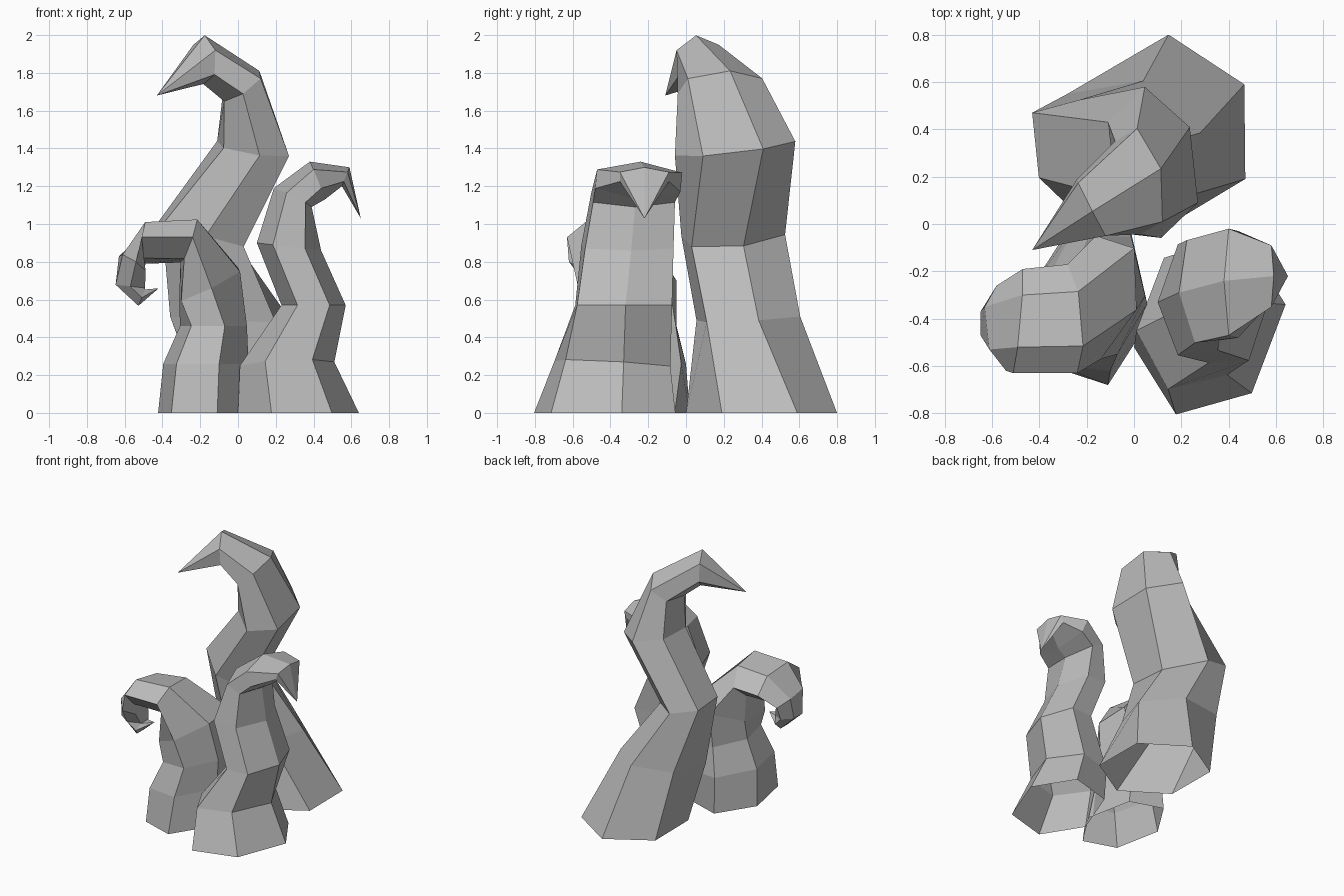
import bpy
import bmesh
from math import cos, sin, radians
from mathutils import Vector

SIDES = 6

default_cube = bpy.data.objects.get("Cube")
if default_cube:
    bpy.data.objects.remove(default_cube, do_unlink=True)


def make_material(name, colour):
    material = bpy.data.materials.new(name)
    material.use_nodes = True
    material.diffuse_color = colour
    shader = material.node_tree.nodes["Principled BSDF"]
    shader.inputs["Base Color"].default_value = colour
    shader.inputs["Roughness"].default_value = 0.8
    return material


def add_ring(bm, centre, axis_a, axis_b, phase):
    """Six-sided cross-section spanned by two half-axis vectors."""
    centre, axis_a, axis_b = Vector(centre), Vector(axis_a), Vector(axis_b)
    ring = []
    for side in range(SIDES):
        angle = radians(phase + side * 360 / SIDES)
        ring.append(bm.verts.new(centre + axis_a * cos(angle) + axis_b * sin(angle)))
    return ring


def make_tentacle(name, sections, tip, material, flip, phase=0):
    """Bridge the cross-sections in order, leave the foot open and draw the end to a point."""
    bm = bmesh.new()
    rings = [add_ring(bm, *section, phase) for section in sections]
    point = bm.verts.new(tip)
    for lower, upper in zip(rings, rings[1:]):
        for side in range(SIDES):
            following = (side + 1) % SIDES
            bm.faces.new((lower[side], lower[following], upper[following], upper[side]))
    for side in range(SIDES):
        bm.faces.new((rings[-1][side], rings[-1][(side + 1) % SIDES], point))
    if flip:
        bmesh.ops.reverse_faces(bm, faces=bm.faces)

    mesh = bpy.data.meshes.new(name)
    bm.to_mesh(mesh)
    bm.free()
    mesh.materials.append(material)
    tentacle = bpy.data.objects.new(name, mesh)
    bpy.context.scene.collection.objects.link(tentacle)
    return tentacle


stone_grey = make_material("stone grey", (0.5, 0.5, 0.5, 1))

# Tall tentacle at the back, hooking forward and to its right
make_tentacle("tall_back_tentacle", [
    ((.15, .4, 0), (.32, -.21, 0), (.18, .34, 0)),
    ((-.04, .33, .5), (.24, -.22, -.02), (.23, .19, 0)),
    ((-.2, .25, .94), (.23, -.22, -.06), (.1, .19, -.03)),
    ((.08, .26, 1.4), (.19, -.17, -.04), (.07, .27, .02)),
    ((.02, .18, 1.73), (.1, -.17, .04), (.05, .16, .07)),
    ((-.18, .07, 1.87), (.06, -.12, .05), (-.03, .05, .12)),
], (-.43, -.11, 1.68), stone_grey, flip=False)

# Middle tentacle at the front left, bending outward at the top
make_tentacle("left_front_tentacle", [
    ((.32, -.43, 0), (.32, .09, 0), (-.02, .38, 0)),
    ((.26, -.39, .26), (.25, .06, .01), (-.01, .32, -.02)),
    ((.4, -.33, .57), (.17, .01, 0), (0, .29, 0)),
    ((.27, -.31, .88), (.17, .02, -.02), (0, .27, 0)),
    ((.29, -.28, 1.14), (.1, .01, -.05), (-.02, .25, 0)),
    ((.42, -.25, 1.23), (.04, -.01, -.1), (0, .26, -.01)),
    ((.57, -.22, 1.25), (-.02, 0, -.05), (0, .15, 0)),
], (.65, -.22, 1.03), stone_grey, flip=False)

# Short tentacle at the front right, curling over and back under itself
make_tentacle("right_curled_tentacle", [
    ((-.18, -.33, 0), (-.24, -.11, 0), (-.07, .35, 0)),
    ((-.17, -.31, .26), (-.22, -.15, 0), (-.07, .31, 0)),
    ((-.13, -.3, .46), (-.17, -.14, 0), (-.06, .25, 0)),
    ((-.15, -.31, .68), (-.18, -.09, -.09), (-.01, .26, .02)),
    ((-.26, -.4, .91), (-.04, 0, -.12), (-.02, .23, -.02)),
    ((-.49, -.41, .9), (-.01, 0, -.11), (.02, .22, -.03)),
    ((-.56, -.44, .79), (.07, 0, -.05), (-.02, .18, -.01)),
    ((-.57, -.42, .67), (.09, 0, -.01), (0, .1, 0)),
    ((-.51, -.42, .61), (.02, 0, .05), (0, .08, 0)),
], (-.42, -.4, .66), stone_grey, flip=True, phase=30)
